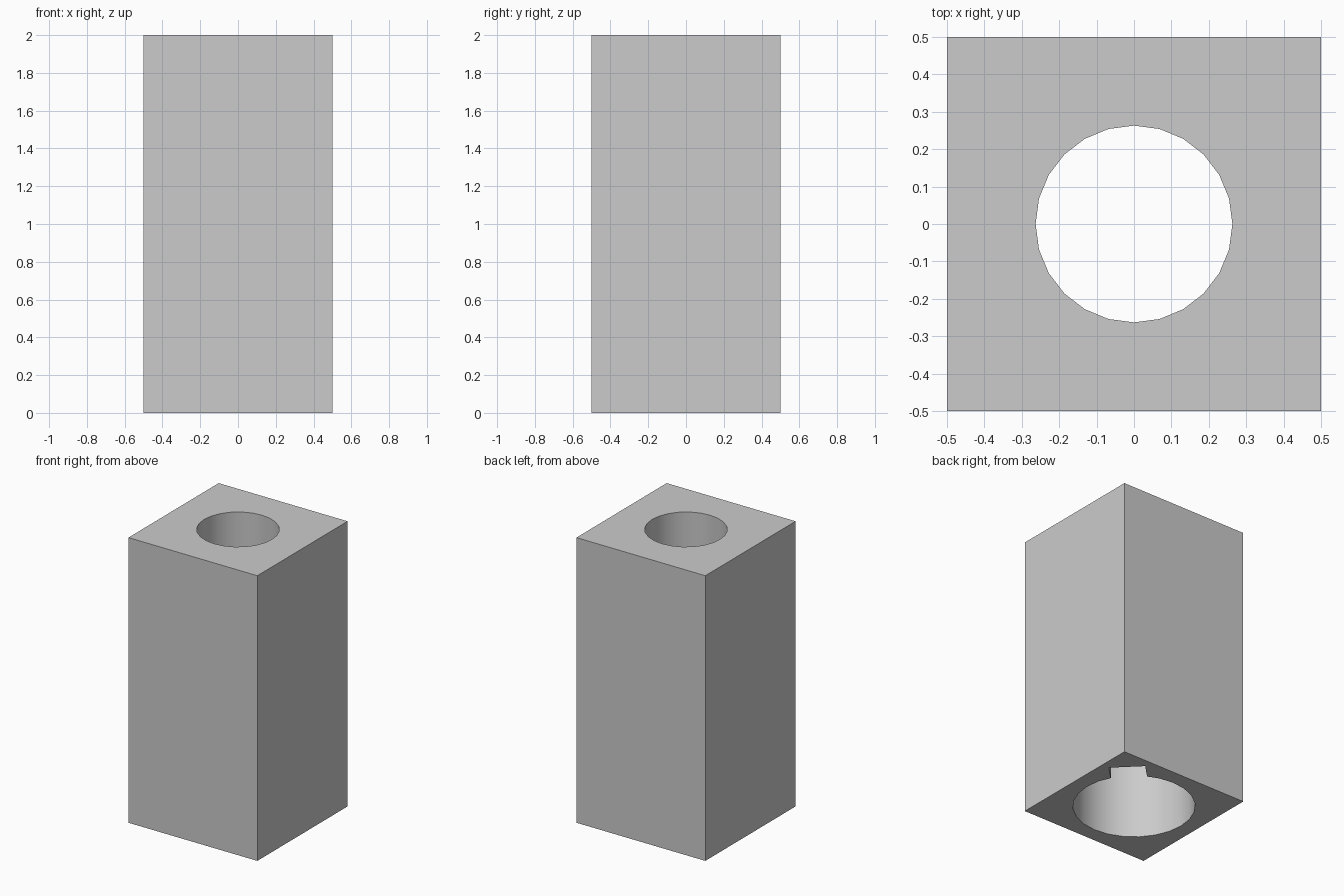
import bpy
import math

cube = bpy.data.objects.get("Cube")
if cube:
    bpy.data.objects.remove(cube, do_unlink=True)

HEIGHT, WIDTH = 2.0, 1.0
TOP_RADIUS, SOCKET_RADIUS, SOCKET_DEPTH = 0.263, 0.395, 1.0
KEY_WIDTH, KEY_REACH = 0.235, 0.51

grey = bpy.data.materials.new("plain grey")
grey.use_nodes = True
colour = (0.6, 0.6, 0.6, 1.0)
grey.diffuse_color = colour
grey.node_tree.nodes["Principled BSDF"].inputs["Base Color"].default_value = colour


def box(name, size, location, turn=0.0):
    bpy.ops.mesh.primitive_cube_add(size=1, location=location, rotation=(0, 0, turn))
    obj = bpy.context.object
    obj.name = name
    obj.scale = size
    bpy.ops.object.transform_apply(location=True, rotation=True, scale=True)
    obj.data.materials.append(grey)
    return obj


def cylinder(name, radius, bottom, top):
    bpy.ops.mesh.primitive_cylinder_add(vertices=24, radius=radius, depth=top - bottom,
                                        location=(0, 0, (top + bottom) / 2))
    obj = bpy.context.object
    obj.name = name
    obj.data.materials.append(grey)
    return obj


# Square block
block = box("block", (WIDTH, WIDTH, HEIGHT), (0, 0, HEIGHT / 2))

# Narrow through bore, wide lower socket and its corner keyway
margin = 0.1
turn = math.radians(45)
mid = KEY_REACH / 2
cutters = [
    cylinder("bore_cutter", TOP_RADIUS, -margin, HEIGHT + margin),
    cylinder("socket_cutter", SOCKET_RADIUS, -margin, SOCKET_DEPTH),
    box("keyway_cutter", (KEY_REACH, KEY_WIDTH, SOCKET_DEPTH + margin),
        (mid * math.cos(turn), mid * math.sin(turn), (SOCKET_DEPTH - margin) / 2), turn),
]

# Apply the cuts, then discard the cutters
for cutter in cutters:
    cutter.hide_render = True
    bpy.ops.object.select_all(action="DESELECT")
    block.select_set(True)
    bpy.context.view_layer.objects.active = block
    cut = block.modifiers.new(cutter.name, "BOOLEAN")
    cut.operation = "DIFFERENCE"
    cut.solver = "EXACT"
    cut.object = cutter
    bpy.ops.object.modifier_apply(modifier=cut.name)
    bpy.data.objects.remove(cutter, do_unlink=True)

# Smooth bore walls with crisp edges
bpy.ops.object.shade_smooth_by_angle(angle=math.radians(30))
